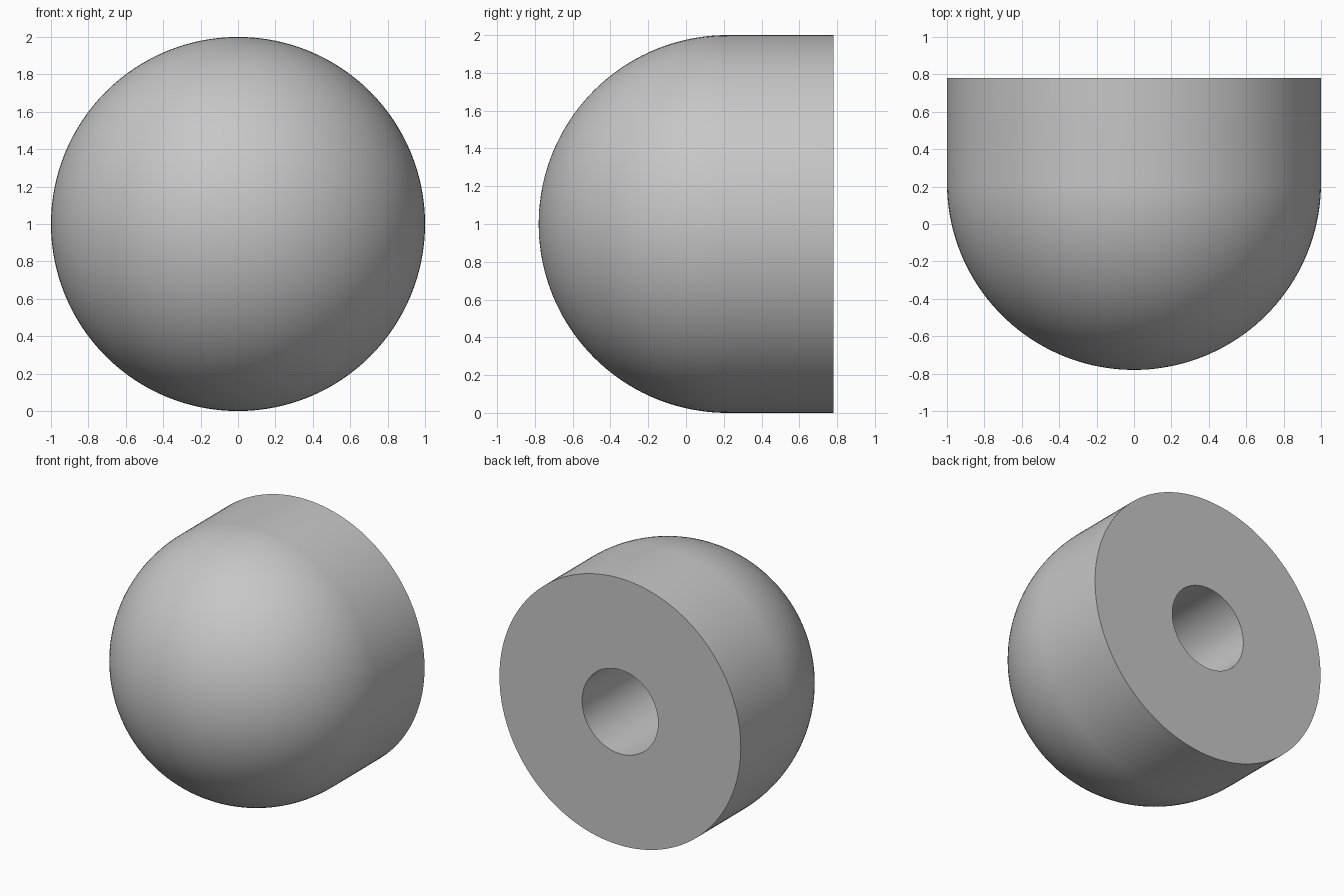
import bpy
import bmesh
import math
from mathutils import Vector

cube = bpy.data.objects.get("Cube")
if cube:
    bpy.data.objects.remove(cube, do_unlink=True)

RADIUS = 1.0
BACK = 0.78
DOME_CENTRE = BACK - 0.56
HOLE_RADIUS = 0.315
HOLE_DEPTH = 1.0
SEGMENTS = 128
DOME_STEPS = 40

# Plain grey material
grey = bpy.data.materials.new("light_grey")
grey.use_nodes = True
colour = (0.57, 0.57, 0.57, 1)
grey.diffuse_color = colour
grey.node_tree.nodes["Principled BSDF"].inputs["Base Color"].default_value = colour

# Half profile as (radius, y): dome, straight wall, back rim, blind hole
profile = []
for i in range(DOME_STEPS + 1):
    a = math.pi / 2 * i / DOME_STEPS
    profile.append((RADIUS * math.sin(a), DOME_CENTRE - RADIUS * math.cos(a)))
profile += [(RADIUS, BACK), (HOLE_RADIUS, BACK),
            (HOLE_RADIUS, BACK - HOLE_DEPTH), (0, BACK - HOLE_DEPTH)]

# Revolve the profile about the front-to-back axis
bm = bmesh.new()
verts = [bm.verts.new((r, y, RADIUS)) for r, y in profile]
edges = [bm.edges.new(pair) for pair in zip(verts, verts[1:])]
bmesh.ops.spin(bm, geom=verts + edges, cent=Vector((0, 0, RADIUS)),
               axis=Vector((0, 1, 0)), angle=2 * math.pi, steps=SEGMENTS)
bmesh.ops.remove_doubles(bm, verts=bm.verts[:], dist=0.0001)
bmesh.ops.recalc_face_normals(bm, faces=bm.faces[:])

mesh = bpy.data.meshes.new("domed_cap")
bm.to_mesh(mesh)
bm.free()
mesh.materials.append(grey)
cap = bpy.data.objects.new("domed_cap", mesh)
bpy.context.collection.objects.link(cap)

# Smooth curved surfaces, crisp rims
bpy.ops.object.select_all(action='DESELECT')
cap.select_set(True)
bpy.context.view_layer.objects.active = cap
bpy.ops.object.shade_smooth_by_angle(angle=math.radians(30))
